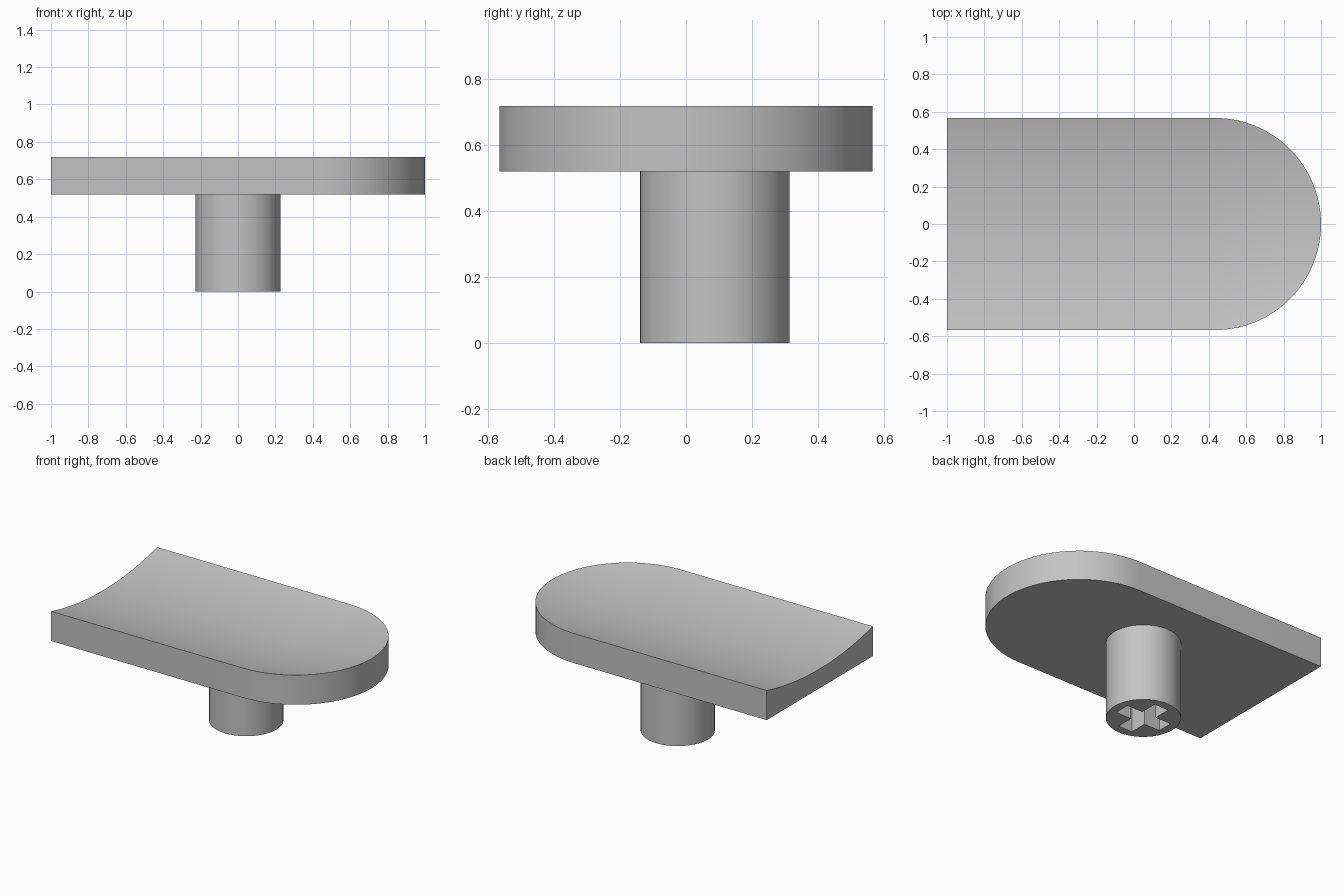
import bpy
import bmesh
from math import sin, cos, pi, radians

cube = bpy.data.objects.get("Cube")
if cube:
    bpy.data.objects.remove(cube, do_unlink=True)

RADIUS = 0.567         # half width of the plate and radius of its round end
LEFT, RIGHT = -1.0, 1.0
BOTTOM, TOP = 0.52, 0.72
DISH = 0.07            # depth of the scooped top
STEM_Y, STEM_R = 0.088, 0.227

grey = bpy.data.materials.new("plain grey")
grey.use_nodes = True
colour = (0.55, 0.55, 0.55, 1)
grey.diffuse_color = colour
grey.node_tree.nodes["Principled BSDF"].inputs["Base Color"].default_value = colour


def make_object(name, bm):
    bmesh.ops.recalc_face_normals(bm, faces=bm.faces)
    mesh = bpy.data.meshes.new(name)
    bm.to_mesh(mesh)
    bm.free()
    mesh.materials.append(grey)
    obj = bpy.data.objects.new(name, mesh)
    bpy.context.collection.objects.link(obj)
    return obj


def select_only(obj):
    bpy.ops.object.select_all(action="DESELECT")
    obj.select_set(True)
    bpy.context.view_layer.objects.active = obj


def u_row(bm, r, z, steps=48):
    """U-shaped line of vertices: straight side, round end, straight side."""
    cx = RIGHT - RADIUS
    arc = [pi / 2 - pi * i / steps for i in range(steps + 1)]
    points = [(LEFT, r)] + [(cx + r * cos(a), r * sin(a)) for a in arc] + [(LEFT, -r)]
    return [bm.verts.new((x, y, z)) for x, y in points]


# Plate: nested U rows form the scooped top, then drop to the flat underside
bm = bmesh.new()
rings = 16
rows = [u_row(bm, RADIUS * i / rings, TOP - DISH * (1 - (i / rings) ** 2))
        for i in range(rings + 1)]
rows.append(u_row(bm, RADIUS, BOTTOM))
for inner, outer in zip(rows, rows[1:]):
    for k in range(len(inner) - 1):
        bm.faces.new((inner[k], inner[k + 1], outer[k + 1], outer[k]))
bm.faces.new(rows[-1])
bmesh.ops.remove_doubles(bm, verts=bm.verts, dist=0.0001)
open_edges = [e for e in bm.edges if e.is_boundary]
bmesh.ops.holes_fill(bm, edges=open_edges, sides=0)
plate = make_object("plate", bm)

# Stem: round post under the plate
bm = bmesh.new()
height = BOTTOM + 0.02
bmesh.ops.create_cone(bm, cap_ends=True, segments=64, radius1=STEM_R,
                      radius2=STEM_R, depth=height)
bmesh.ops.translate(bm, verts=bm.verts, vec=(0, STEM_Y, height / 2))
stem = make_object("stem", bm)

# Cross-shaped socket cut up into the stem
for long_x in (True, False):
    bm = bmesh.new()
    bmesh.ops.create_cube(bm, size=1)
    size = (0.34, 0.105, 0.7) if long_x else (0.105, 0.34, 0.7)
    bmesh.ops.scale(bm, verts=bm.verts, vec=size)
    bmesh.ops.translate(bm, verts=bm.verts, vec=(0, STEM_Y, 0))
    cutter = make_object("socket_cutter", bm)
    cutter.hide_render = True
    select_only(stem)
    cut = stem.modifiers.new("socket", "BOOLEAN")
    cut.operation = "DIFFERENCE"
    cut.solver = "EXACT"
    cut.object = cutter
    bpy.ops.object.modifier_apply(modifier=cut.name)
    bpy.data.objects.remove(cutter, do_unlink=True)

for obj in (plate, stem):
    select_only(obj)
    bpy.ops.object.shade_smooth_by_angle(angle=radians(30))
